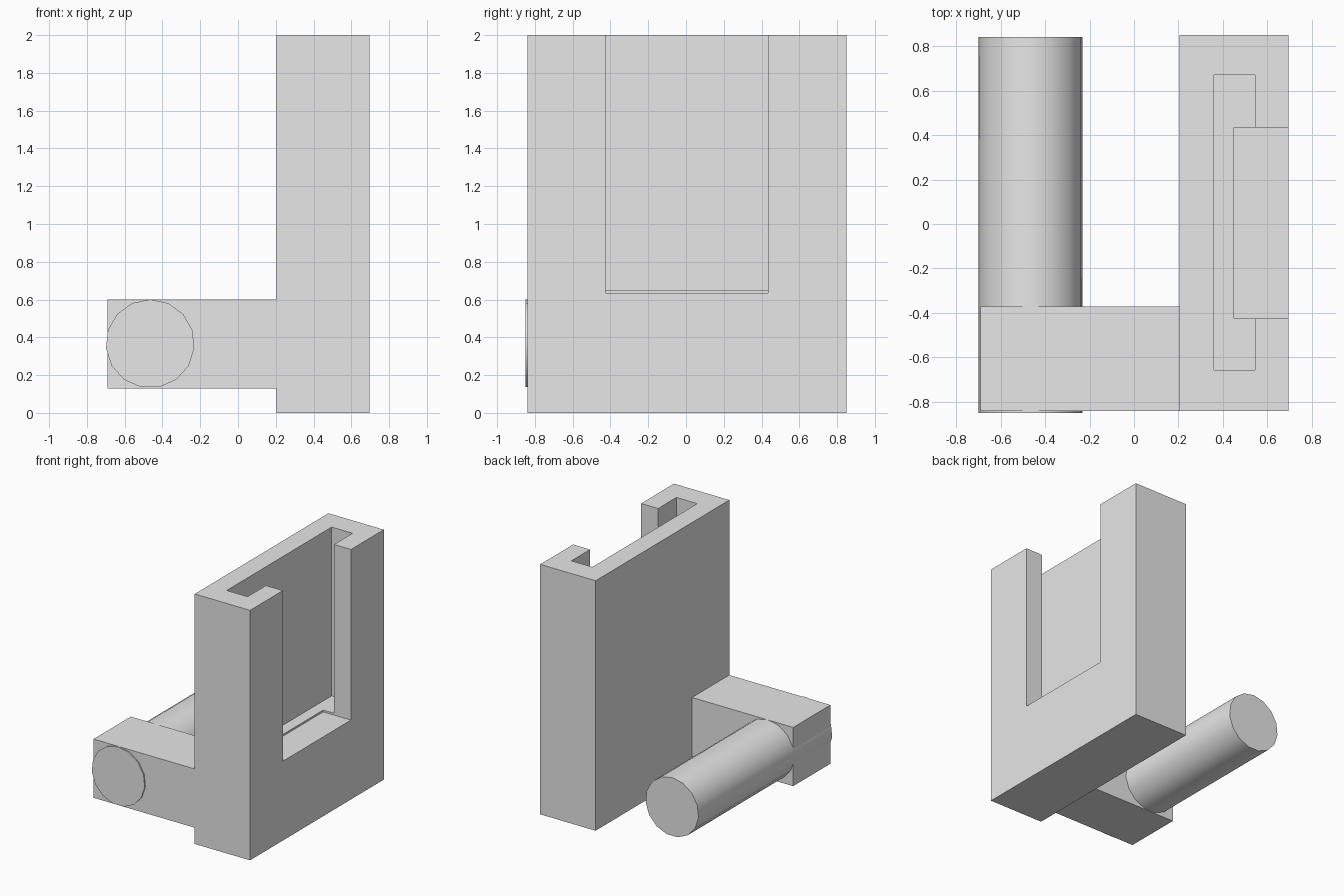
import bpy
import math

default = bpy.data.objects.get("Cube")
if default:
    bpy.data.objects.remove(default, do_unlink=True)

# Single plain grey material
grey = bpy.data.materials.new("light grey")
grey.use_nodes = True
colour = (0.8, 0.8, 0.8, 1)
grey.diffuse_color = colour
grey.node_tree.nodes["Principled BSDF"].inputs["Base Color"].default_value = colour


def box(name, low, high):
    """Axis-aligned box between two corners."""
    centre = [(a + b) / 2 for a, b in zip(low, high)]
    bpy.ops.mesh.primitive_cube_add(size=1, location=centre)
    obj = bpy.context.object
    obj.name = name
    obj.scale = [b - a for a, b in zip(low, high)]
    bpy.ops.object.transform_apply(location=False, rotation=False, scale=True)
    obj.data.materials.append(grey)
    return obj


def combine(target, tool, operation):
    """Apply a boolean and remove the tool object."""
    tool.hide_render = True
    mod = target.modifiers.new(tool.name, 'BOOLEAN')
    mod.operation = operation
    mod.solver = 'EXACT'
    mod.object = tool
    bpy.ops.object.select_all(action='DESELECT')
    target.select_set(True)
    bpy.context.view_layer.objects.active = target
    bpy.ops.object.modifier_apply(modifier=mod.name)
    bpy.data.objects.remove(tool, do_unlink=True)


# Upright holder with the side arm joined flush at the front
holder = box("slotted_holder", (0.205, -0.84, 0), (0.695, 0.85, 2))
arm = box("side_arm", (-0.69, -0.84, 0.13), (0.3, -0.37, 0.6))
combine(holder, arm, 'UNION')

# Wide pocket open at the top, then the window through its outer wall
pocket = box("pocket_cutter", (0.36, -0.657, 0.65), (0.545, 0.67, 2.2))
combine(holder, pocket, 'DIFFERENCE')
window = box("window_cutter", (0.45, -0.425, 0.635), (0.9, 0.435, 2.2))
combine(holder, window, 'DIFFERENCE')

# Round peg through the arm, running front to back with a ridge on top
bpy.ops.mesh.primitive_cylinder_add(
    vertices=15, radius=0.235, depth=1.69,
    location=(-0.465, -0.005, 0.366), rotation=(math.pi / 2, 0, 0))
peg = bpy.context.object
peg.name = "round_peg"
peg.data.materials.append(grey)
bpy.ops.object.shade_smooth_by_angle(angle=math.radians(30))
